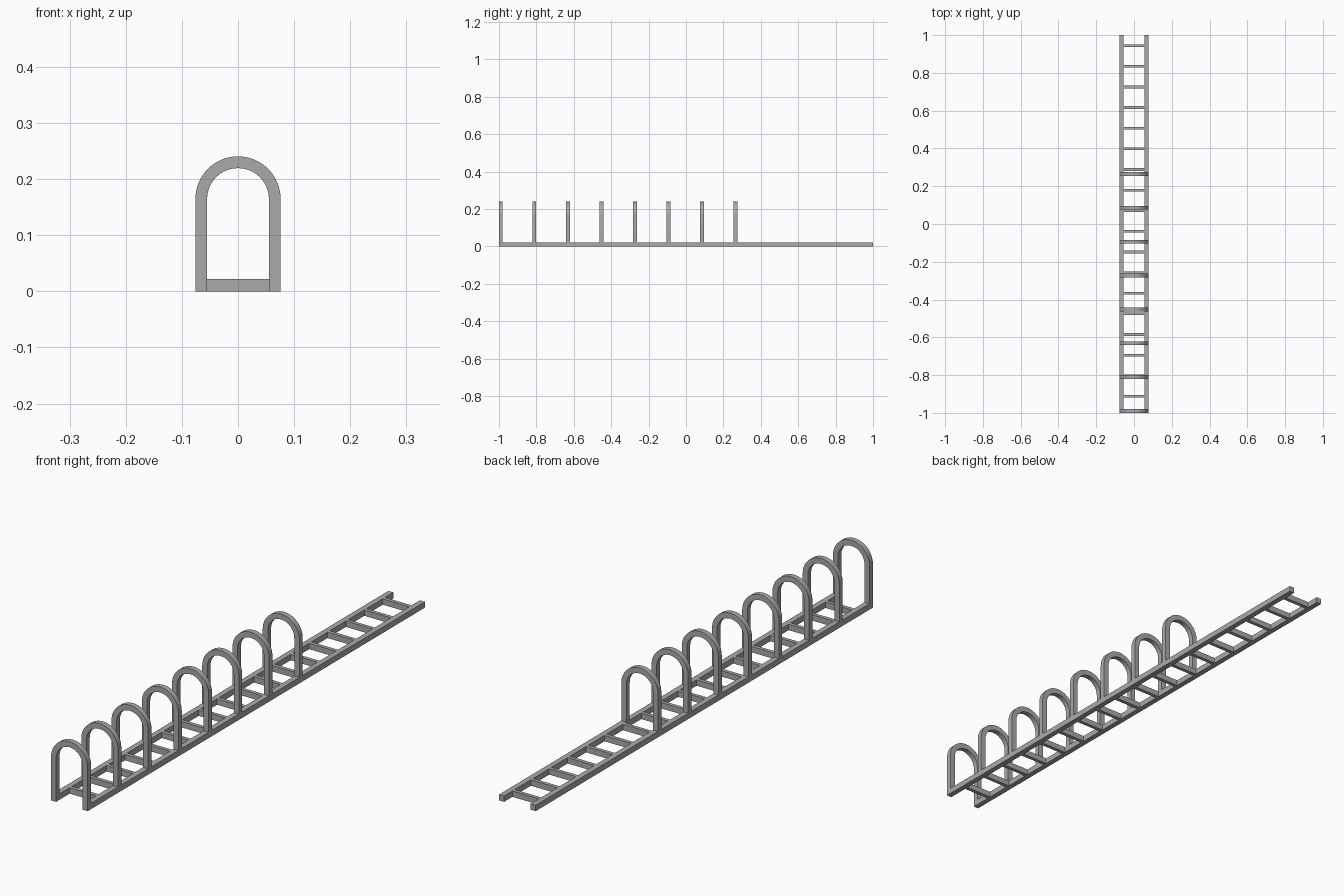
import bpy, bmesh, math

if "Cube" in bpy.data.objects:
    bpy.data.objects.remove(bpy.data.objects["Cube"])

grey = bpy.data.materials.new("steel grey")
grey.diffuse_color = (0.40, 0.40, 0.40, 1)
grey.use_nodes = True
grey.node_tree.nodes["Principled BSDF"].inputs["Base Color"].default_value = grey.diffuse_color

OUT, INN = 0.076, 0.055      # outer and inner half widths
RAIL_H = 0.022               # rail height
SPRING = 0.1645              # height where the arch starts to curve
DEPTH = 0.02                 # arch thickness along y


def finish(name, bm, y=0.0):
    bmesh.ops.recalc_face_normals(bm, faces=bm.faces)
    mesh = bpy.data.meshes.new(name)
    bm.to_mesh(mesh)
    bm.free()
    mesh.materials.append(grey)
    obj = bpy.data.objects.new(name, mesh)
    obj.location.y = y
    bpy.context.collection.objects.link(obj)
    return obj


def box(name, x0, x1, y0, y1, z0, z1):
    bm = bmesh.new()
    bmesh.ops.create_cube(bm, size=1)
    for v in bm.verts:
        v.co.x = x1 if v.co.x > 0 else x0
        v.co.y = y1 if v.co.y > 0 else y0
        v.co.z = z1 if v.co.z > 0 else z0
    return finish(name, bm)


def arch_line(r, steps=32):
    """Left foot, half circle, right foot."""
    arc = [(-r * math.cos(math.pi * i / steps), SPRING + r * math.sin(math.pi * i / steps))
           for i in range(steps + 1)]
    return [(-r, RAIL_H)] + arc + [(r, RAIL_H)]


def arch(name, y):
    bm = bmesh.new()
    # rectangular section swept along the arch line
    rings = []
    for (xo, zo), (xi, zi) in zip(arch_line(OUT), arch_line(INN)):
        rings.append([bm.verts.new(p) for p in (
            (xo, -DEPTH / 2, zo), (xo, DEPTH / 2, zo),
            (xi, DEPTH / 2, zi), (xi, -DEPTH / 2, zi))])
    for a, b in zip(rings, rings[1:]):
        for k in range(4):
            n = (k + 1) % 4
            bm.faces.new((a[k], a[n], b[n], b[k]))
    bm.faces.new(rings[0])
    bm.faces.new(rings[-1])
    obj = finish(name, bm, y)
    bpy.ops.object.select_all(action='DESELECT')
    obj.select_set(True)
    bpy.context.view_layer.objects.active = obj
    bpy.ops.object.shade_smooth_by_angle(angle=math.radians(30))


# Two long floor rails
box("left_rail", -OUT, -INN, -1, 1, 0, RAIL_H)
box("right_rail", INN, OUT, -1, 1, 0, RAIL_H)

# Cross rungs between the rails
for i in range(18):
    y = 0.944 - i * 0.1092
    box(f"rung_{i + 1}", -INN, INN, y - 0.007, y + 0.007, 0, RAIL_H)

# Hoops that hold the wheels
for i in range(8):
    arch(f"hoop_{i + 1}", -0.99 + i * 0.1793)
